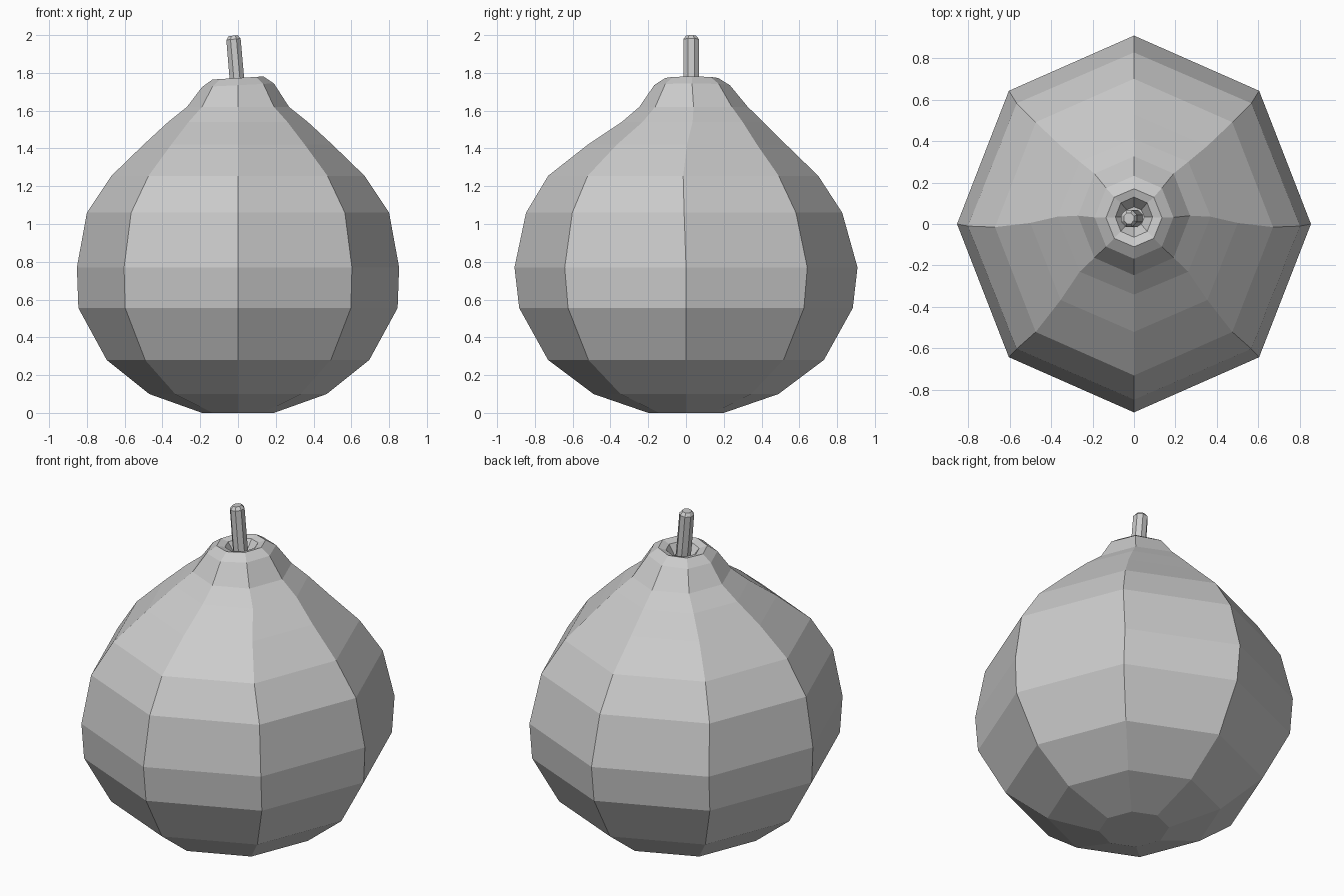
import bpy, bmesh, math


def loft(name, rings, sides, phase=0.0):
    """Skin rings of (x centre, y centre, z, x radius, y radius, x tilt)."""
    bm = bmesh.new()
    loops = []
    for cx, cy, z, rx, ry, tilt in rings:
        loop = []
        for i in range(sides):
            a = 2 * math.pi * i / sides + phase
            dx = rx * math.cos(a)
            loop.append(bm.verts.new((cx + dx, cy + ry * math.sin(a), z + tilt * dx)))
        loops.append(loop)
    for low, high in zip(loops, loops[1:]):
        for i in range(sides):
            j = (i + 1) % sides
            bm.faces.new((low[i], low[j], high[j], high[i]))
    bm.faces.new(loops[0][::-1])
    bm.faces.new(loops[-1])
    bmesh.ops.recalc_face_normals(bm, faces=bm.faces)
    mesh = bpy.data.meshes.new(name)
    bm.to_mesh(mesh)
    bm.free()
    obj = bpy.data.objects.new(name, mesh)
    bpy.context.collection.objects.link(obj)
    return obj


# Fruit body, narrowing to a neck with a sunken top
loft("fruit_body", [
    (0, 0, 0.0, 0.19, 0.20, 0),
    (0, 0, 0.10, 0.47, 0.49, 0),
    (0, 0, 0.28, 0.695, 0.73, 0),
    (0, 0, 0.555, 0.845, 0.883, 0),
    (0, 0, 0.77, 0.853, 0.908, 0),
    (0, -0.01, 1.06, 0.80, 0.837, 0),
    (0, -0.015, 1.255, 0.67, 0.715, 0),
    (0, 0.005, 1.42, 0.50, 0.525, 0),
    (0, 0.035, 1.54, 0.37, 0.375, 0),
    (0, 0.04, 1.62, 0.27, 0.287, 0),
    (0, 0.032, 1.735, 0.19, 0.20, 0.05),
    (0, 0.03, 1.773, 0.135, 0.14, 0.06),
    (0, 0.033, 1.76, 0.09, 0.097, 0.06),
    (0, 0.033, 1.70, 0.05, 0.05, 0),
], 8)

# Leaning stem with a bevelled tip
loft("stem", [
    (0.003, 0.027, 1.69, 0.042, 0.044, 0),
    (-0.006, 0.027, 1.77, 0.042, 0.045, 0),
    (-0.024, 0.027, 1.978, 0.041, 0.044, 0.1),
    (-0.025, 0.027, 1.997, 0.026, 0.028, 0.1),
], 8, math.pi / 8)
